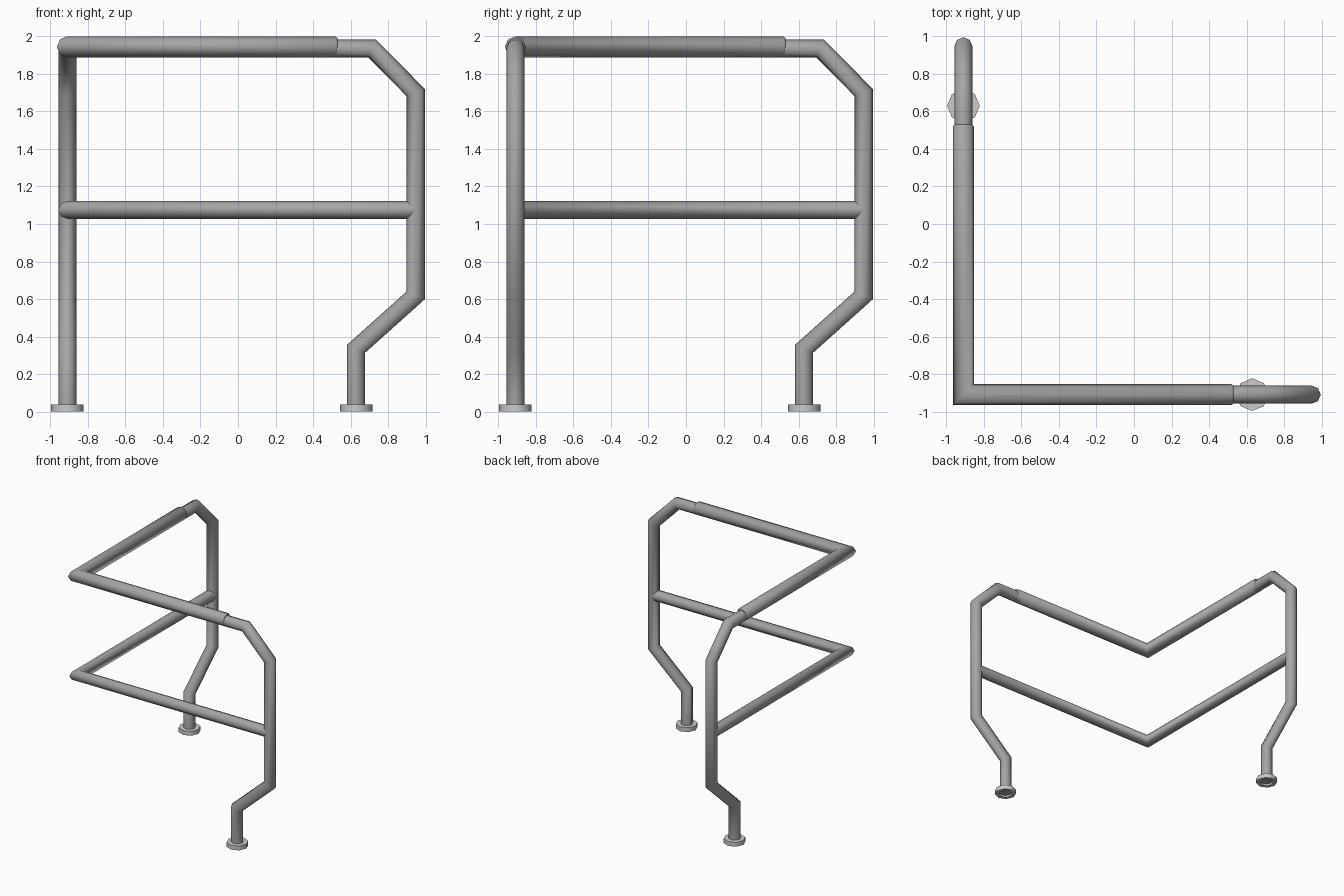
import bpy, bmesh, math
from mathutils import Vector

if "Cube" in bpy.data.objects:
    bpy.data.objects.remove(bpy.data.objects["Cube"])

C = -0.909      # centre line of both wings
SIDES = 8


def grey(name, v):
    m = bpy.data.materials.new(name)
    m.diffuse_color = (v, v, v, 1)
    m.use_nodes = True
    m.node_tree.nodes["Principled BSDF"].inputs["Base Color"].default_value = m.diffuse_color
    return m


PIPE = grey("dark_steel", 0.38)
FOOT = grey("foot_steel", 0.52)


def finish(bm, name, mat, angle):
    me = bpy.data.meshes.new(name)
    bm.to_mesh(me)
    bm.free()
    me.materials.append(mat)
    ob = bpy.data.objects.new(name, me)
    bpy.context.collection.objects.link(ob)
    bpy.ops.object.select_all(action='DESELECT')
    ob.select_set(True)
    bpy.context.view_layer.objects.active = ob
    bpy.ops.object.shade_smooth_by_angle(angle=math.radians(angle))
    return ob


def pipe(name, path, radius, normal, chamfer=0.0):
    """Mitred pipe along a planar path; normal is the plane's normal."""
    pts, n = [Vector(p) for p in path], Vector(normal)
    bm, rings = bmesh.new(), []

    def ring(p, side, r):
        rings.append([bm.verts.new(p + side * (r * math.cos(a)) + n * (r * math.sin(a)))
                      for a in (2 * math.pi * i / SIDES for i in range(SIDES))])

    last = len(pts) - 1
    for i, p in enumerate(pts):
        d0 = (p - pts[i - 1]).normalized() if i else (pts[1] - p).normalized()
        d1 = (pts[i + 1] - p).normalized() if i < last else d0
        s0, s1 = n.cross(d0), n.cross(d1)
        m = (s0 + s1).normalized()
        if chamfer and i == 0:
            ring(p, m, radius - chamfer)
            ring(p + d0 * chamfer, m, radius)
        elif chamfer and i == last:
            ring(p - d0 * chamfer, m, radius)
            ring(p, m, radius - chamfer)
        else:
            # lengthen the in-plane axis so the pipe keeps its width at the mitre
            ring(p, m / m.dot(s0), radius)
    for a, b in zip(rings, rings[1:]):
        for i in range(SIDES):
            j = (i + 1) % SIDES
            bm.faces.new((a[i], a[j], b[j], b[i]))
    bmesh.ops.recalc_face_normals(bm, faces=bm.faces)
    # end caps on their own vertices, so the shading breaks there but not at the mitres
    for r, d in ((rings[0], pts[0] - pts[1]), (rings[-1], pts[-1] - pts[-2])):
        f = bm.faces.new([bm.verts.new(v.co) for v in r])
        f.normal_update()
        if f.normal.dot(d) < 0:
            f.normal_flip()
    return finish(bm, name, PIPE, 120)


def foot(name, x, y):
    """Octagonal flange ring around the base of a leg."""
    bm, loops = bmesh.new(), []
    for r, z in ((0.087, 0.0), (0.087, 0.038), (0.04, 0.038), (0.055, 0.0)):
        loops.append([bm.verts.new((x + r * math.cos(i * math.pi / 4),
                                    y + r * math.sin(i * math.pi / 4), z)) for i in range(8)])
    for k in range(4):
        a, b = loops[k], loops[(k + 1) % 4]
        for i in range(8):
            j = (i + 1) % 8
            bm.faces.new((a[i], a[j], b[j], b[i]))
    bmesh.ops.recalc_face_normals(bm, faces=bm.faces)
    return finish(bm, name, FOOT, 50)


# Cranked legs, one at the end of each wing, with their feet
profile = [(0.49, 1.935), (0.715, 1.935), (0.947, 1.70), (0.947, 0.62), (0.629, 0.335), (0.629, 0.012)]
pipe("front_leg", [(u, C, z) for u, z in profile], 0.048, (0, 1, 0))
pipe("side_leg", [(C, u, z) for u, z in profile], 0.048, (1, 0, 0))
foot("front_foot", 0.63, C)
foot("side_foot", C, 0.63)

# Mitred L-shaped rails
for name, end, z, r, ch in (("top_handrail", 0.53, 1.944, 0.056, 0.01),
                            ("middle_rail", 0.947, 1.075, 0.048, 0.0)):
    pipe(name, [(end, C, z), (C, C, z), (C, end, z)], r, (0, 0, 1), ch)
